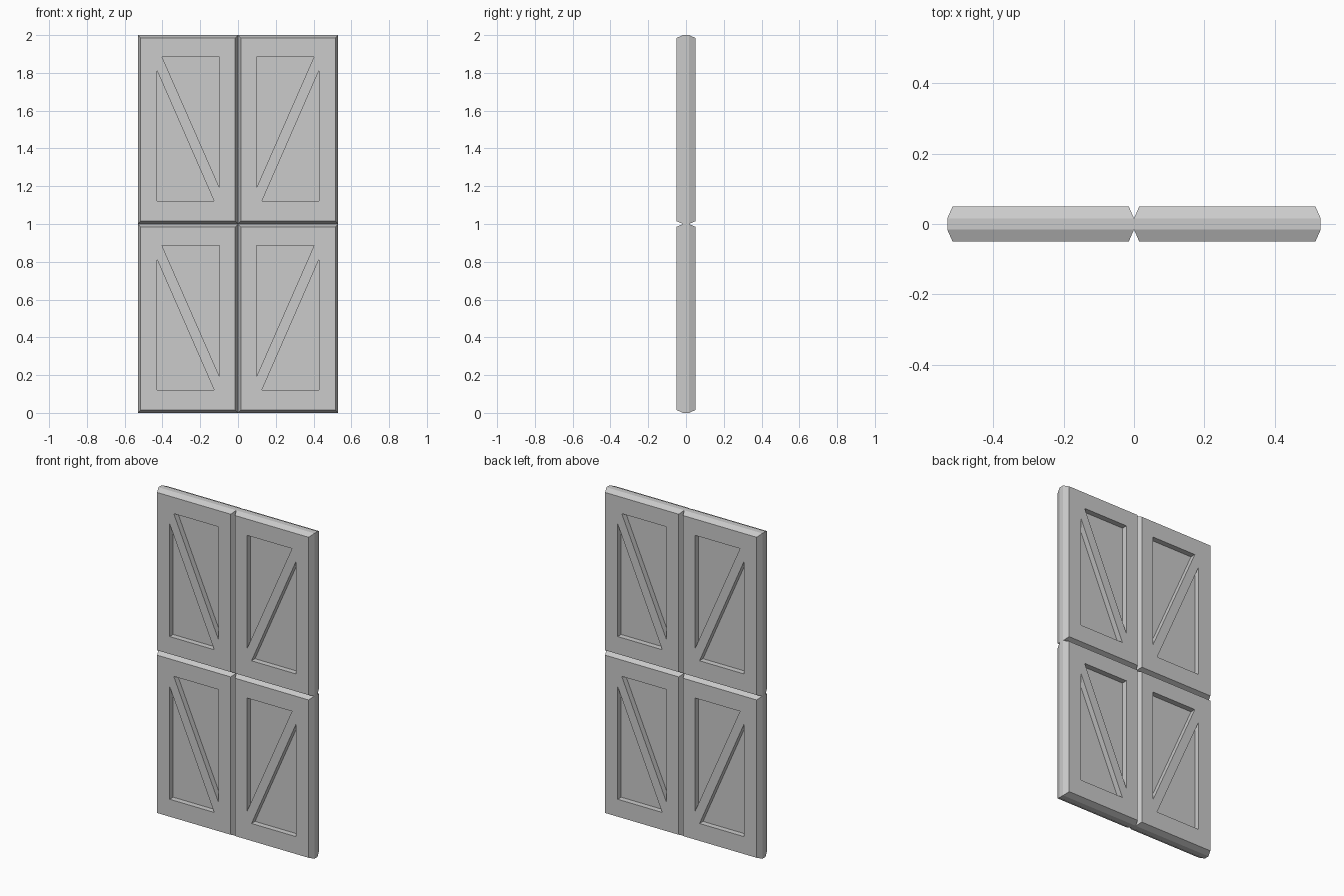
import bpy, bmesh

if "Cube" in bpy.data.objects:
    bpy.data.objects.remove(bpy.data.objects["Cube"])

W, H, T = 0.53, 1.0, 0.05        # panel width, height, half thickness
EDGE, CH = 0.016, 0.015          # half width of flat rim, chamfer inset
DEPTH = 0.034                    # recess depth

# recess outlines (x, z) for the right-hand panel
TRIANGLES = [
    [(0.097, 0.885), (0.402, 0.885), (0.097, 0.19)],
    [(0.43, 0.815), (0.43, 0.122), (0.127, 0.122)],
]


def loft(bm, rings):
    """Skin matching closed rings and cap both ends."""
    vs = [[bm.verts.new(p) for p in r] for r in rings]
    n = len(vs[0])
    for a, b in zip(vs, vs[1:]):
        for i in range(n):
            j = (i + 1) % n
            bm.faces.new((a[i], a[j], b[j], b[i]))
    bm.faces.new(vs[0])
    bm.faces.new(vs[-1])


def to_object(bm, name):
    bmesh.ops.recalc_face_normals(bm, faces=bm.faces)
    me = bpy.data.meshes.new(name)
    bm.to_mesh(me)
    bm.free()
    ob = bpy.data.objects.new(name, me)
    bpy.context.collection.objects.link(ob)
    return ob


def door_panel(name, side, z0):
    # chamfered slab
    bm = bmesh.new()
    rings = []
    for y, c in ((-T, CH), (-EDGE, 0), (EDGE, 0), (T, CH)):
        rings.append([(side * x, y, z0 + z) for x, z in
                      ((c, c), (W - c, c), (W - c, H - c), (c, H - c))])
    loft(bm, rings)
    panel = to_object(bm, name)

    # triangular recesses on front and back
    bm = bmesh.new()
    for tri in TRIANGLES:
        for face in (-1, 1):
            loft(bm, [[(side * x, face * y, z0 + z) for x, z in tri]
                      for y in (T - DEPTH, T + 0.05)])
    cutter = to_object(bm, "recess_cutter")
    cutter.hide_render = True
    mod = panel.modifiers.new("recesses", 'BOOLEAN')
    mod.operation = 'DIFFERENCE'
    mod.solver = 'EXACT'
    mod.object = cutter
    bpy.context.view_layer.objects.active = panel
    bpy.ops.object.modifier_apply(modifier=mod.name)
    bpy.data.objects.remove(cutter)


for row, z0 in (("lower", 0.0), ("upper", 1.0)):
    for col, side in (("left", -1), ("right", 1)):
        door_panel(f"{row}_{col}_door_panel", side, z0)
